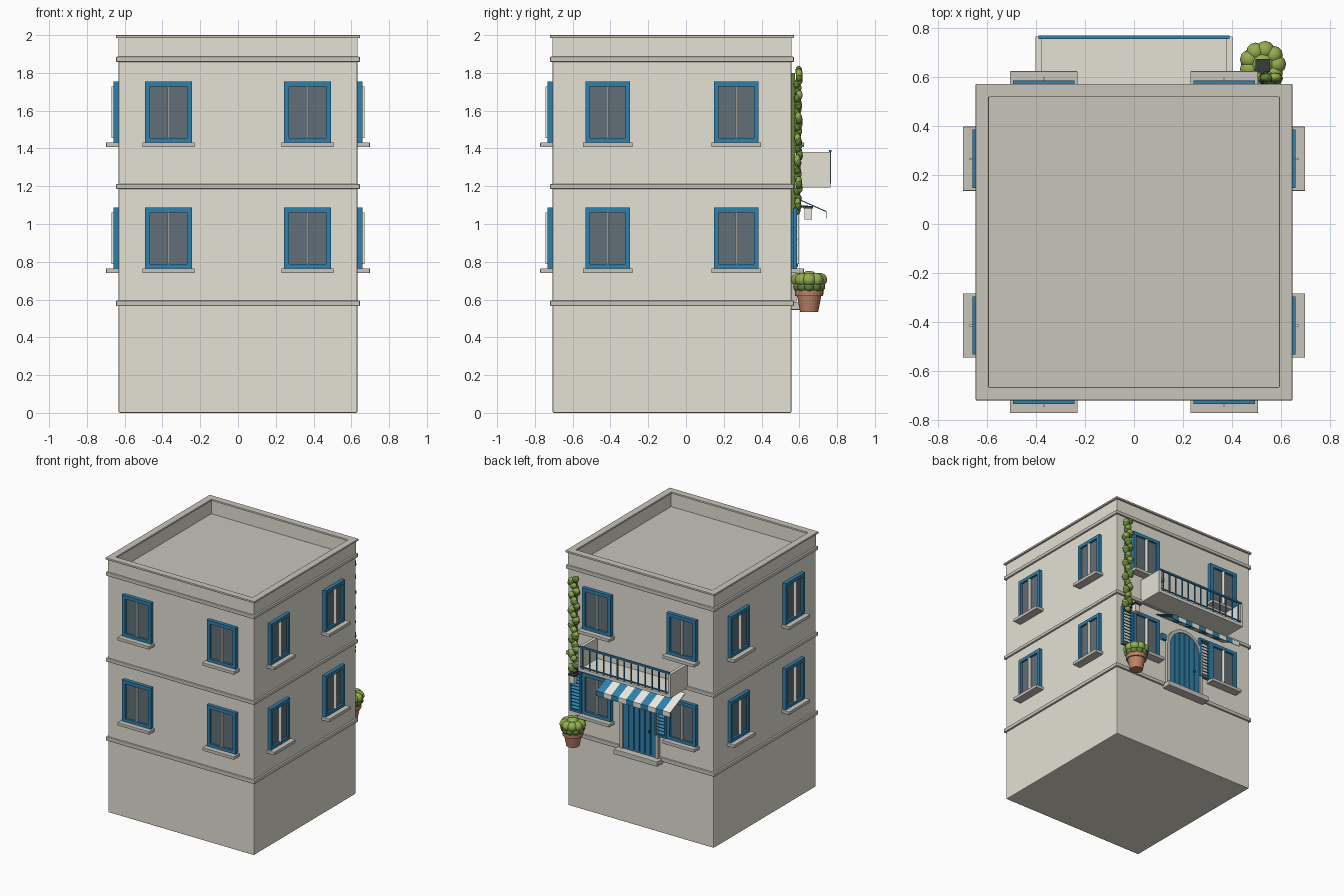
import bpy, bmesh, math, random
from mathutils import Matrix, Vector

if "Cube" in bpy.data.objects:
    bpy.data.objects.remove(bpy.data.objects["Cube"])

random.seed(4)
CY, H = -0.074, 0.632            # house centre in y, half width
YB = CY + H                      # back wall plane


def mat(name, r, g, b):
    m = bpy.data.materials.new(name)
    m.diffuse_color = (r, g, b, 1)
    m.use_nodes = True
    m.node_tree.nodes["Principled BSDF"].inputs["Base Color"].default_value = m.diffuse_color
    return m


CREAM = mat("plaster", .78, .75, .66)
TRIM = mat("stone", .58, .56, .50)
BLUE = mat("blue_paint", .03, .22, .42)
GLASS = mat("glass", .12, .16, .18)
WHITE = mat("white", .85, .83, .76)
CLAY = mat("terracotta", .52, .23, .14)
LEAF = mat("leaf_light", .30, .42, .08)
DARK = mat("leaf_dark", .12, .23, .04)
IRON = mat("iron", .04, .045, .05)


def finish(name, bm, m, M=None, bevel=0, smooth=False):
    bmesh.ops.recalc_face_normals(bm, faces=bm.faces)
    me = bpy.data.meshes.new(name)
    for f in bm.faces:
        f.smooth = smooth
    bm.to_mesh(me)
    bm.free()
    me.materials.append(m)
    ob = bpy.data.objects.new(name, me)
    bpy.context.collection.objects.link(ob)
    if M:
        ob.matrix_world = M
    if bevel:
        b = ob.modifiers.new("bevel", 'BEVEL')
        b.width, b.segments = bevel, 2
    return ob


def add_box(bm, x0, x1, y0, y1, z0, z1, tilt=0):
    c = Vector(((x0 + x1) / 2, (y0 + y1) / 2, (z0 + z1) / 2))
    M = Matrix.Translation(c) @ Matrix.Rotation(tilt, 4, 'X') @ Matrix.Diagonal((x1 - x0, y1 - y0, z1 - z0, 1))
    bmesh.ops.create_cube(bm, size=1, matrix=M)


def boxes(name, m, dims, M=None, bevel=0):
    bm = bmesh.new()
    for d in dims:
        add_box(bm, *d)
    return finish(name, bm, m, M, bevel)


def add_ring(bm, outer, inner, f0, f1):
    # closed tube of rectangular section between two outlines; f0/f1 place the two end planes
    L = [[bm.verts.new(f(p)) for p in pts] for pts, f in
         ((outer, f0), (outer, f1), (inner, f1), (inner, f0))]
    n = len(outer)
    for k in range(4):
        a, b = L[k], L[(k + 1) % 4]
        for i in range(n):
            j = (i + 1) % n
            bm.faces.new((a[i], a[j], b[j], b[i]))


def add_prism(bm, pts, y0, y1):
    a = [bm.verts.new((x, y0, z)) for x, z in pts]
    geo = bmesh.ops.extrude_face_region(bm, geom=[bm.faces.new(a)])['geom']
    bmesh.ops.translate(bm, vec=(0, y1 - y0, 0), verts=[v for v in geo if isinstance(v, bmesh.types.BMVert)])


def rect(x0, x1, z0, z1):
    return [(x0, z0), (x1, z0), (x1, z1), (x0, z1)]


def wall_ring(outer, inner, y0, y1, bm):
    add_ring(bm, outer, inner, lambda p: (p[0], y0, p[1]), lambda p: (p[0], y1, p[1]))


def square_band(name, ho, hi, z0, z1, m, bevel=0):
    bm = bmesh.new()
    add_ring(bm, rect(-ho, ho, CY - ho, CY + ho), rect(-hi, hi, CY - hi, CY + hi),
             lambda p: (p[0], p[1], z0), lambda p: (p[0], p[1], z1))
    return finish(name, bm, m, None, bevel)


# House body, parapet and string courses
boxes("house_body", CREAM, [(-H, H, CY - H, CY + H, 0, 1.87)], bevel=.006)
boxes("roof_floor", TRIM, [(-.61, .61, CY - .61, CY + .61, 1.865, 1.88)])
square_band("parapet", H, .60, 1.86, 1.99, CREAM)
square_band("parapet_cap", .646, .592, 1.985, 2.0, TRIM, .003)
for nm, z0, z1 in (("base_band", .565, .595), ("floor_band", 1.185, 1.212), ("cornice", 1.858, 1.886)):
    square_band(nm, .646, .62, z0, z1, TRIM, .006)


# Wall frames: local x runs along the wall, local -y points outward
def wall(deg):
    return Matrix.Translation((0, CY, 0)) @ Matrix.Rotation(math.radians(deg), 4, 'Z') @ Matrix.Translation((0, -H, 0))


# Windows: one master set, shared by linked copies
W, WH = .125, .325
bm = bmesh.new()
wall_ring(rect(-W, W, 0, WH), rect(-W + .026, W - .026, .026, WH - .026), .005, -.028, bm)
frame = finish("window_frame", bm, BLUE)
glass = boxes("window_glass", GLASS, [(-W + .02, W - .02, -.012, .005, .02, WH - .02)])
bar = boxes("window_mullion", WHITE, [(-.004, .004, -.039, -.01, .026, WH - .026)])
sill = boxes("window_sill", TRIM, [(-.138, .138, -.066, .005, -.023, .002)], bevel=.003)
master = [frame, glass, bar, sill]
first = True
for deg, half, sx in ((0, .368, 1), (90, .34, .95), (180, .368, 1), (-90, .34, .95)):
    for x in (-half, half):
        for z in (.763, 1.43):
            M = wall(deg) @ Matrix.Translation((x, 0, z)) @ Matrix.Diagonal((sx, 1, 1, 1))
            for ob in master:
                if not first:
                    ob = ob.copy()
                    bpy.context.collection.objects.link(ob)
                ob.matrix_world = M
            first = False

BACK = wall(180)                 # local x = -world x


# Arched door with planks, stone surround and step
def arch(r, z0, spring, n=16):
    return [(-r, z0), (r, z0)] + [(r * math.cos(a), spring + r * math.sin(a))
                                  for a in (math.pi * i / n for i in range(n + 1))]


Z0, SP, R = .585, .925, .142
bm = bmesh.new()
wall_ring(arch(.167, Z0 - .01, SP), arch(R, Z0, SP), .005, -.026, bm)
finish("door_surround", bm, TRIM, BACK)
bm = bmesh.new()
add_prism(bm, arch(R, Z0, SP)[1:-1] + [(-R, SP), (-R, Z0)], .003, -.008)
finish("door_backing", bm, IRON, BACK)
bm = bmesh.new()
pw = 2 * R / 6
for i in range(6):
    a, b = -R + i * pw + .003, -R + (i + 1) * pw - .003
    top = [(x, SP + math.sqrt(max(R * R - x * x, 0))) for x in (b, (a + b) / 2, a)]
    add_prism(bm, [(a, Z0), (b, Z0)] + top, 0, -.018)
finish("door_planks", bm, BLUE, BACK)
bm = bmesh.new()
bmesh.ops.create_uvsphere(bm, u_segments=12, v_segments=8, radius=.01, matrix=Matrix.Translation((.09, -.026, .78)))
finish("door_knob", bm, IRON, BACK, smooth=True)
boxes("door_step", TRIM, [(-.19, .19, -.07, .005, .545, .585)], BACK, .004)
boxes("wall_plaque", BLUE, [(-.215, -.17, -.02, .003, .95, 1.0)], BACK, .003)

# Louvred shutters beside the lower back windows
for x in (-.55, .19):
    bm = bmesh.new()
    wall_ring(rect(x - .05, x + .05, .763, 1.085), rect(x - .037, x + .037, .778, 1.07), -.008, -.03, bm)
    for i in range(11):
        z = .795 + i * .0258
        add_box(bm, x - .04, x + .04, -.032, -.006, z - .003, z + .003, .6)
    finish("shutter", bm, BLUE, BACK)

# Balcony: slab, side panels and railing
boxes("balcony_slab", CREAM, [(-.402, .402, -.208, .005, 1.193, 1.218)], BACK, .003)
boxes("balcony_sides", CREAM, [(s * .39 - .012, s * .39 + .012, -.208, .005, 1.2, 1.38) for s in (-1, 1)], BACK)
rail = [(-.39, .39, -.212, -.198, 1.38, 1.393), (-.385, .385, -.209, -.201, 1.228, 1.236)]
rail += [(x - .004, x + .004, -.209, -.201, 1.215, 1.385) for x in (-.36 + .06 * i for i in range(13))]
boxes("balcony_railing", BLUE, rail, BACK)

# Striped awning with valance
for nm, m, k0 in (("awning_blue", BLUE, 0), ("awning_white", WHITE, 1)):
    bm = bmesh.new()
    for k in range(k0, 10, 2):
        x0 = -.32 + .064 * (9 - k)
        prof = [(0, 1.15), (-.187, 1.068), (-.187, 1.03), (-.182, 1.03), (-.182, 1.064), (0, 1.144)]
        vs = [bm.verts.new((-x0, y, z)) for y, z in prof]
        geo = bmesh.ops.extrude_face_region(bm, geom=[bm.faces.new(vs)])['geom']
        bmesh.ops.translate(bm, vec=(-.064, 0, 0), verts=[v for v in geo if isinstance(v, bmesh.types.BMVert)])
    finish(nm, bm, m, BACK @ Matrix.Translation((.064, 0, 0)))

# Wall lantern
LX, LY = .525, .647
boxes("lantern_iron", IRON, [(LX - .03, LX + .03, LY - .026, LY + .026, 1.083, 1.094),
                             (LX - .006, LX + .006, YB, LY, 1.088, 1.099),
                             (LX - .02, LX + .02, YB - .003, YB + .01, 1.06, 1.12)])
boxes("lantern_glass", WHITE, [(LX - .02, LX + .02, LY - .02, LY + .02, 1.025, 1.085)])

# Flower pot (lathe profile) with bushy plant
bm = bmesh.new()
PX, PY = .525, .652
prof = [(0, .535), (.048, .535), (.064, .618), (.074, .618), (.076, .65), (.064, .65), (.062, .635), (0, .635)]
vs = [bm.verts.new((r, 0, z)) for r, z in prof]
es = [bm.edges.new(p) for p in zip(vs, vs[1:])]
bmesh.ops.spin(bm, geom=vs + es, cent=(0, 0, 0), axis=(0, 0, 1), angle=math.tau, steps=24)
bmesh.ops.remove_doubles(bm, verts=bm.verts, dist=1e-4)
finish("flower_pot", bm, CLAY, Matrix.Translation((PX, PY, 0)))


def blob(bm, c, s, rot=0):
    M = Matrix.Translation(c) @ Matrix.Rotation(rot, 4, 'Y') @ Matrix.Diagonal((*s, 1))
    bmesh.ops.create_uvsphere(bm, u_segments=12, v_segments=8, radius=1, matrix=M)


for nm, m, n, r, z, s in (("plant_lower", DARK, 10, .058, .668, .03), ("plant_upper", LEAF, 9, .058, .705, .038)):
    bm = bmesh.new()
    for i in range(n):
        a = math.tau * i / n
        blob(bm, (PX + r * math.cos(a), PY + r * math.sin(a), z), (s, s, s * .95))
    blob(bm, (PX, PY, z + .005), (.05, .05, .042))
    finish(nm, bm, m, smooth=True)

# Climbing vine on the back right corner
for nm, m, off in (("vine_light", LEAF, 0), ("vine_dark", DARK, .02)):
    bm = bmesh.new()
    for i in range(20):
        z = 1.075 + off + i * .038
        x = .557 + .022 * math.sin(i * 2.1 + off * 90)
        y = .592 + random.uniform(-.006, .009)
        blob(bm, (x, y, min(z, 1.81)), (.03, .018, .024), random.uniform(-.8, .8))
    finish(nm, bm, m, smooth=True)
boxes("vine_stem", DARK, [(.553, .561, YB, YB + .02, 1.06, 1.8)])
